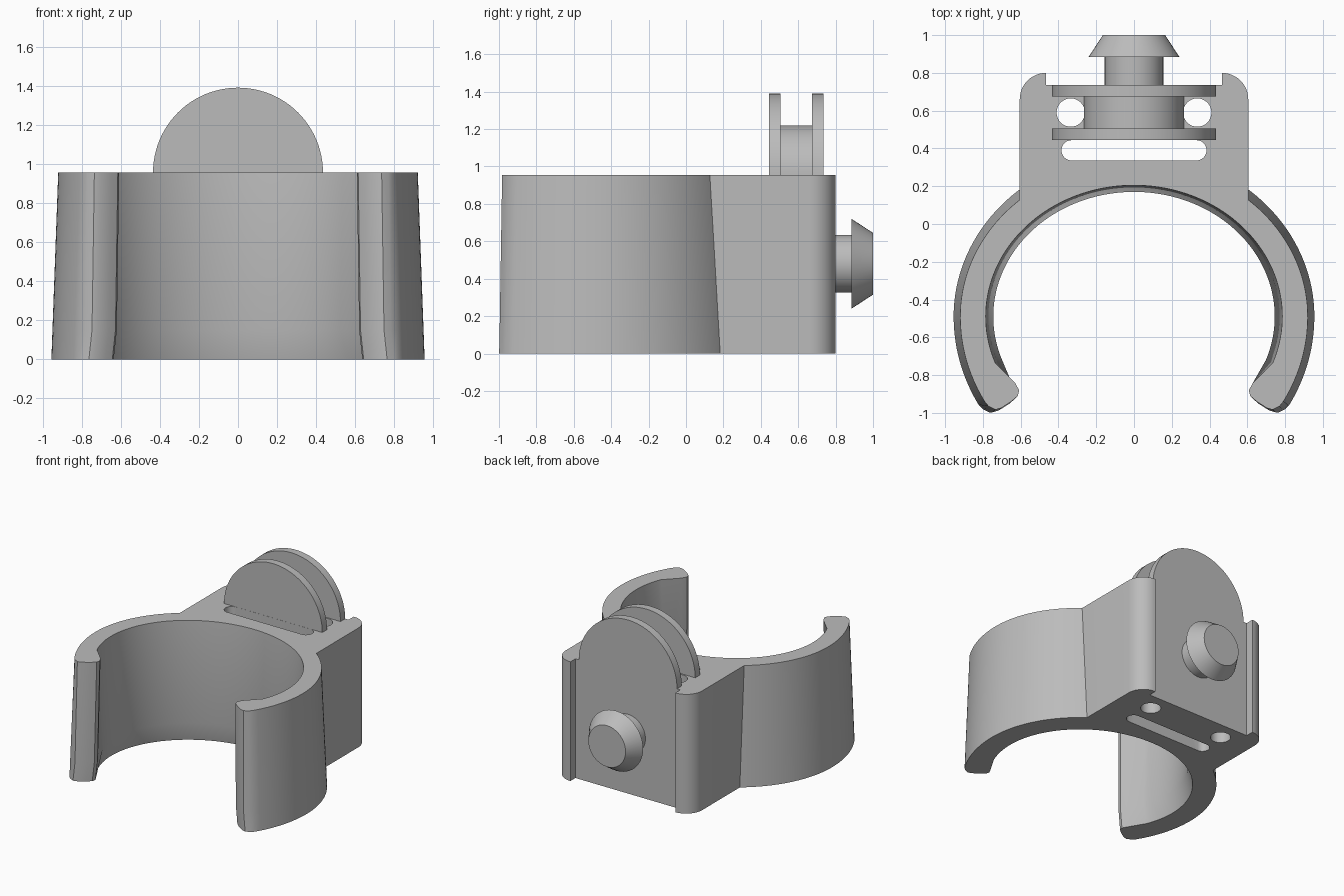
import bpy, bmesh, math
from mathutils import Matrix

if "Cube" in bpy.data.objects:
    bpy.data.objects.remove(bpy.data.objects["Cube"])

grey = bpy.data.materials.new("plain_grey")
grey.diffuse_color = (0.5, 0.5, 0.5, 1)
grey.use_nodes = True
grey.node_tree.nodes["Principled BSDF"].inputs["Base Color"].default_value = grey.diffuse_color
H = 0.955          # body height
CY = -0.49         # centre of the clip ring


def finish(name, bm):
    bmesh.ops.recalc_face_normals(bm, faces=bm.faces)
    me = bpy.data.meshes.new(name)
    bm.to_mesh(me)
    bm.free()
    ob = bpy.data.objects.new(name, me)
    me.materials.append(grey)
    bpy.context.collection.objects.link(ob)
    return ob


def loft(name, loops):
    """Closed solid through loops of equal point count."""
    bm = bmesh.new()
    rings = [[bm.verts.new(p) for p in loop] for loop in loops]
    n = len(rings[0])
    for a, b in zip(rings, rings[1:]):
        for i in range(n):
            j = (i + 1) % n
            bm.faces.new((a[i], a[j], b[j], b[i]))
    bm.faces.new(rings[0][::-1])
    bm.faces.new(rings[-1])
    return finish(name, bm)


def prism(name, pts, z0, z1):
    return loft(name, [[(x, y, z) for x, y in pts] for z in (z0, z1)])


def arc(cx, cy, rx, ry, a0, a1, n):
    out = []
    for i in range(n + 1):
        t = math.radians(a0 + (a1 - a0) * i / n)
        out.append((cx + rx * math.cos(t), cy + ry * math.sin(t)))
    return out


def boolean(ob, other, op):
    m = ob.modifiers.new(op, 'BOOLEAN')
    m.operation, m.solver, m.object = op, 'EXACT', other
    bpy.context.view_layer.objects.active = ob
    bpy.ops.object.modifier_apply(modifier=m.name)
    bpy.data.objects.remove(other)


def smooth(ob):
    bpy.ops.object.select_all(action='DESELECT')
    ob.select_set(True)
    bpy.context.view_layer.objects.active = ob
    bpy.ops.object.shade_smooth_by_angle(angle=math.radians(25))


# Open clip ring: drafted walls, lead-in chamfer under the bore, rounded tips
TIP = [(.77, -.965), (.735, -.983), (.705, -.975), (.65, -.94),
       (.615, -.91), (.608, -.88), (.63, -.84)]


def ring_loop(z, ao, b_back, b_front, ai, bi, dx, dy):
    outer = [(x, y if y > CY else CY + (y - CY) * b_front / b_back)
             for x, y in arc(0, CY, ao, b_back, -30.8, 210.8, 96)]
    inner = arc(0, CY, ai, bi, 200.6, -20.6, 96)
    tip = [(x + dx, y + dy) for x, y in TIP]
    pts = outer + [(-x, y) for x, y in tip] + inner + tip[::-1]
    return [(x, y, z) for x, y in pts]


body = loft("clip_body", [
    ring_loop(0, .955, .87, .92, .78, .695, .028, -.016),
    ring_loop(.15, .9495, .862, .914, .745, .66, .012, -.013),
    ring_loop(H, .92, .82, .88, .785, .695, 0, 0)])

# Mounting block with rounded side lips, its front buried in the ring wall
half = [(.605, CY + .765 * math.sqrt(1 - (.605 / .85) ** 2))]
half += arc(.465, .66, .14, .14, 0, 90, 12) + [(.465, .735)]
front = [(x, CY + .765 * math.sqrt(1 - (x / .85) ** 2))
         for x in [-.605 + 1.21 * i / 24 for i in range(1, 24)]]
block = prism("block", half + [(-x, y) for x, y in half[::-1]] + front, 0, H)
boolean(body, block, 'UNION')

# Through slot and two round through holes
slot = arc(.33, .39, .054, .054, -90, 90, 12) + arc(-.33, .39, .054, .054, 90, 270, 12)
boolean(body, prism("slot_cutter", slot, -.1, H + .1), 'DIFFERENCE')
for s in (-1, 1):
    hole = arc(s * .335, .59, .075, .075, 0, 360 - 360 / 32, 31)
    boolean(body, prism("hole_cutter", hole, -.1, H + .1), 'DIFFERENCE')
smooth(body)


# Half-round pulley on top: two flanges and a hub
def half_disc(name, r, y0, y1):
    pts = arc(0, H, r, r, 0, 180, 48)
    smooth(loft(name, [[(x, y, z) for x, z in pts] for y in (y0, y1)]))


half_disc("front_flange", .435, .445, .505)
half_disc("back_flange", .435, .675, .735)
half_disc("pulley_hub", .265, .505, .675)

# Rear snap pin with a tapered head
profile = [(.155, .735), (.155, .885), (.24, .885), (.165, 1.0)]
smooth(loft("snap_pin", [[(x, y, z) for x, z in arc(0, .48, r, r, 0, 352.5, 47)]
                         for r, y in profile]))
